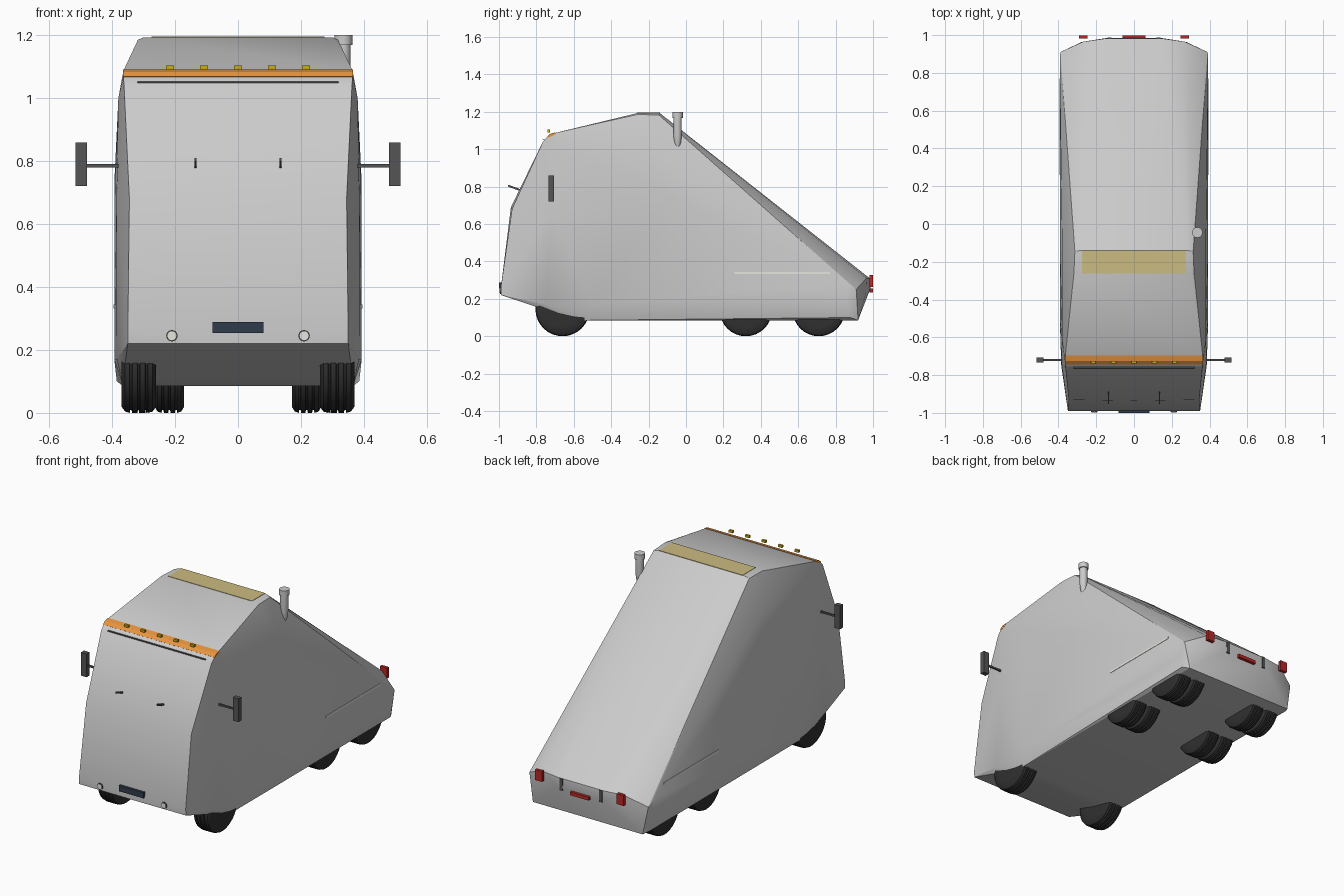
import bpy, bmesh, math
from mathutils import Vector

if "Cube" in bpy.data.objects:
    bpy.data.objects.remove(bpy.data.objects["Cube"])


def material(name, rgb):
    m = bpy.data.materials.new(name)
    m.diffuse_color = (*rgb, 1)
    m.use_nodes = True
    m.node_tree.nodes["Principled BSDF"].inputs["Base Color"].default_value = m.diffuse_color
    return m


RUBBER = material("rubber", (0.03, 0.03, 0.03))
DARK = material("dark_plastic", (0.09, 0.09, 0.09))
RED = material("red_lens", (0.5, 0.02, 0.02))
AMBER = material("amber_lens", (0.6, 0.42, 0.01))
ORANGE = material("orange_trim", (0.8, 0.3, 0.05))
TAN = material("tan_panel", (0.6, 0.5, 0.22))
NAVY = material("navy_plate", (0.03, 0.045, 0.07))
WHITE = material("pale_trim", (0.8, 0.8, 0.75))


def finish(name, bm, mat=None, angle=None):
    bmesh.ops.recalc_face_normals(bm, faces=bm.faces[:])
    me = bpy.data.meshes.new(name)
    bm.to_mesh(me)
    bm.free()
    ob = bpy.data.objects.new(name, me)
    bpy.context.collection.objects.link(ob)
    if mat:
        me.materials.append(mat)
    if angle:
        bpy.ops.object.select_all(action='DESELECT')
        ob.select_set(True)
        bpy.context.view_layer.objects.active = ob
        bpy.ops.object.shade_smooth_by_angle(angle=math.radians(angle))
    return ob


def hull(name, pts, mat=None, angle=None):
    """Convex shell around points mirrored in x."""
    bm = bmesh.new()
    for x, y, z in pts:
        for s in ((1, -1) if x else (1,)):
            bm.verts.new((s * x, y, z))
    bmesh.ops.convex_hull(bm, input=bm.verts[:])
    loose = [v for v in bm.verts if not v.link_faces]
    bmesh.ops.delete(bm, geom=loose, context='VERTS')
    return finish(name, bm, mat, angle)


def box(name, centre, size, mat=None, tilt=0):
    bm = bmesh.new()
    bmesh.ops.create_cube(bm, size=1)
    bmesh.ops.scale(bm, vec=size, verts=bm.verts[:])
    ob = finish(name, bm, mat)
    ob.location = centre
    ob.rotation_euler.x = tilt
    return ob


def lathe(name, profile, loc, axis, mat=None, steps=32):
    """Spin (distance along axis, radius) pairs into a closed solid."""
    ax = Vector(axis)
    side = Vector((0, 1, 0)) if abs(ax.y) < 0.5 else Vector((1, 0, 0))
    bm = bmesh.new()
    pts = [(profile[0][0], 0)] + profile + [(profile[-1][0], 0)]
    vs = [bm.verts.new(ax * a + side * r) for a, r in pts]
    es = [bm.edges.new(p) for p in zip(vs, vs[1:])]
    bmesh.ops.spin(bm, geom=vs + es, axis=ax, cent=(0, 0, 0),
                   angle=math.tau, steps=steps)
    bmesh.ops.remove_doubles(bm, verts=bm.verts[:], dist=1e-5)
    ob = finish(name, bm, mat, 35)
    ob.location = loc
    return ob


# Wedge shaped body shell
hull("body_shell", [
    # nose and windscreen, from the bumper up
    (0, -0.99, 0.22), (0.35, -0.988, 0.22), (0.35, -0.99, 0.26),
    (0, -0.99, 0.26), (0.345, -0.93, 0.68), (0, -0.936, 0.69),
    (0.362, -0.765, 1.04), (0.364, -0.74, 1.067),
    (0.364, -0.70, 1.087),
    # roof
    (0.318, -0.26, 1.185), (0.30, -0.26, 1.193),
    (0.313, -0.145, 1.183), (0.28, -0.14, 1.193),
    # sides
    (0.38, -0.18, 1.0), (0.38, -0.62, 1.0), (0.386, -0.72, 0.68),
    (0.392, -0.5, 0.68), (0.392, -0.1, 0.75), (0.385, -0.75, 0.17),
    (0.393, -0.5, 0.17), (0.393, 0.86, 0.17), (0.393, 0.86, 0.28),
    # tail
    (0.39, 0.91, 0.25), (0.27, 0.965, 0.31), (0.15, 0.982, 0.31),
    (0.15, 0.984, 0.25), (0.28, 0.962, 0.23), (0.36, 0.92, 0.085),
    # floor
    (0.385, 0.88, 0.1), (0.365, -0.55, 0.085), (0.365, -0.66, 0.11),
], angle=25)


# Ribbed tyres: single in front, pairs on both rear axles
def tyre(name, x, y, w, r):
    h = w / 2
    prof = [(-h, r * .6), (-h, r * .86), (-h * .8, r * .97)]
    for g in (-.45, 0, .45):
        prof += [(h * (g - .08), r), (h * (g - .05), r * .94),
                 (h * (g + .05), r * .94), (h * (g + .08), r)]
    prof += [(h * .8, r * .97), (h, r * .86), (h, r * .6)]
    lathe(name, prof, (x, y, r), (1, 0, 0), RUBBER)


for s, side in ((-1, "left"), (1, "right")):
    tyre("front_tyre_" + side, s * 0.315, -0.66, 0.11, 0.145)
    for i, y in enumerate((0.32, 0.71)):
        tyre(f"rear_outer_tyre_{i}_{side}", s * 0.318, y, 0.1, 0.14)
        tyre(f"rear_inner_tyre_{i}_{side}", s * 0.218, y, 0.094, 0.14)

    # Wing mirror and its arm
    box("mirror_" + side, (s * 0.498, -0.72, 0.79), (0.036, 0.028, 0.138), DARK)
    box("mirror_arm_" + side, (s * 0.43, -0.72, 0.785), (0.11, 0.01, 0.01), DARK)

    # Wiper, headlight and side trim
    box("wiper_" + side, (s * 0.135, -0.916, 0.792), (0.007, 0.075, 0.01),
        DARK, math.radians(-20))
    lathe("headlight_rim_" + side, [(0, 0.018), (0.025, 0.018)],
          (s * 0.21, -0.995, 0.245), (0, 1, 0), DARK, 20)
    lathe("headlight_" + side, [(0, 0.014), (0.02, 0.014)],
          (s * 0.21, -0.997, 0.245), (0, 1, 0), WHITE, 20)
    box("side_trim_" + side, (s * 0.388, 0.515, 0.338), (0.014, 0.51, 0.012), WHITE)

    # Tail light and bracket
    box("tail_light_" + side, (s * 0.268, 0.99, 0.295), (0.046, 0.018, 0.062), RED)
    box("tail_bracket_" + side, (s * 0.13, 0.978, 0.275), (0.02, 0.018, 0.07), DARK)

# Middle tail lamp and front plate
box("centre_tail_light", (0, 0.99, 0.245), (0.12, 0.018, 0.02), RED)
box("front_plate", (0, -0.993, 0.271), (0.162, 0.016, 0.034), NAVY)

# Orange brow, visor seam and roof marker lamps
hull("brow_trim", [(0.366, -0.743, 1.068), (0.366, -0.725, 1.083),
                   (0.366, -0.697, 1.090), (0.366, -0.697, 1.08),
                   (0.366, -0.735, 1.062)], ORANGE)
box("visor_seam", (0, -0.761, 1.05), (0.64, 0.01, 0.004), DARK)
for i in range(5):
    box(f"marker_light_{i}", ((i - 2) * 0.108, -0.733, 1.097),
        (0.025, 0.013, 0.014), AMBER)

# Roof panel
box("roof_panel", (0, -0.2, 1.192), (0.55, 0.122, 0.006), TAN)

# Exhaust stack
lathe("exhaust_stack", [(0, 0.008), (0.03, 0.017), (0.07, 0.022), (0.168, 0.022),
                        (0.168, 0.028), (0.2, 0.028)],
      (0.335, -0.045, 1.0), (0, 0, 1), None, 24)
